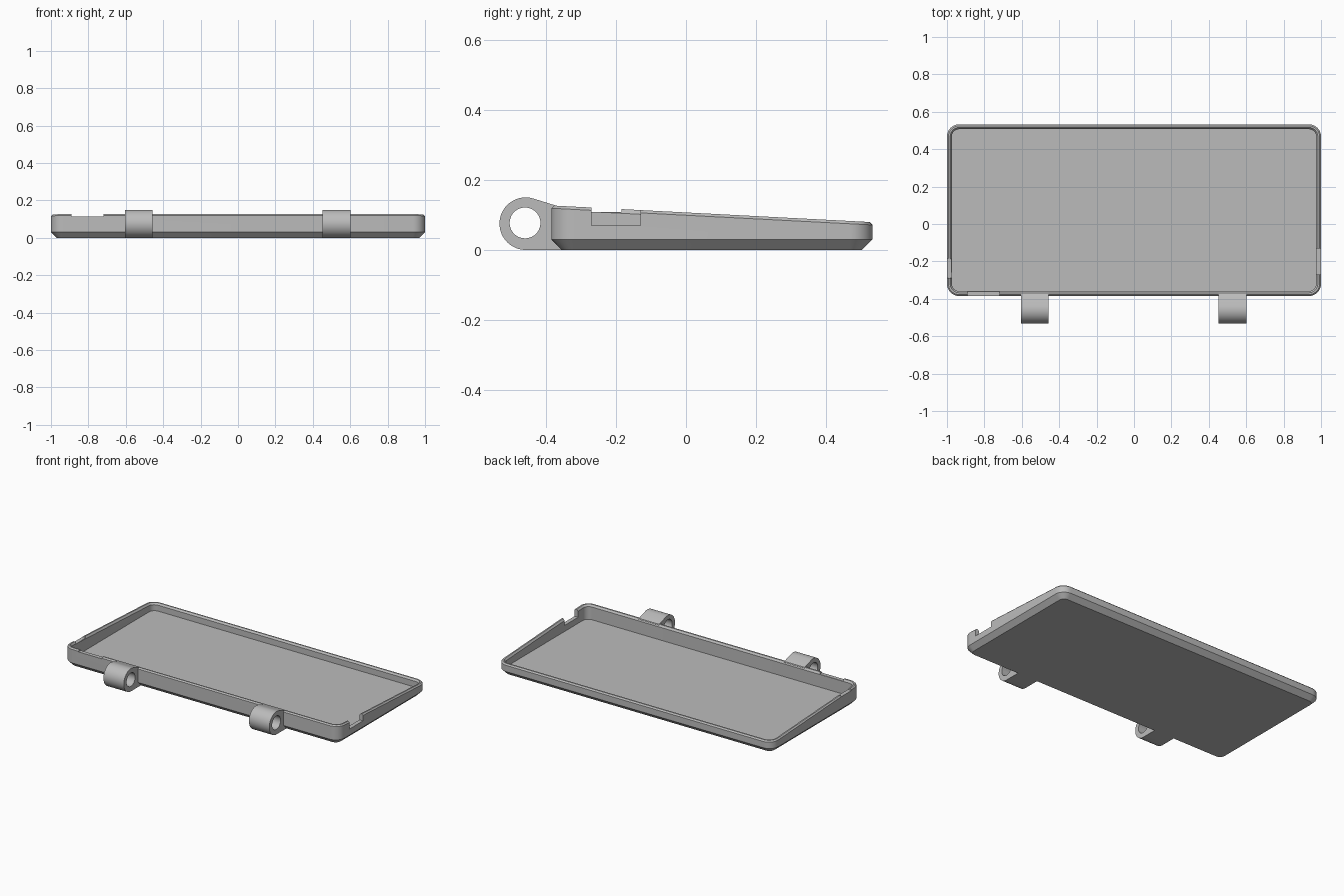
import bpy, bmesh
from math import sin, cos, pi, radians
from mathutils import Matrix

if "Cube" in bpy.data.objects:
    bpy.data.objects.remove(bpy.data.objects["Cube"], do_unlink=True)

grey = bpy.data.materials.new("plain grey")
grey.use_nodes = True
colour = (0.5, 0.5, 0.5, 1)
grey.diffuse_color = colour
grey.node_tree.nodes["Principled BSDF"].inputs["Base Color"].default_value = colour

FRONT, BACK, RADIUS = -0.385, 0.533, 0.065


def make_object(name, bm):
    bmesh.ops.recalc_face_normals(bm, faces=bm.faces)
    mesh = bpy.data.meshes.new(name)
    bm.to_mesh(mesh)
    bm.free()
    mesh.materials.append(grey)
    ob = bpy.data.objects.new(name, mesh)
    bpy.context.collection.objects.link(ob)
    return ob


def cut(target, cutter):
    mod = target.modifiers.new("cut", 'BOOLEAN')
    mod.operation, mod.solver, mod.object = 'DIFFERENCE', 'EXACT', cutter
    bpy.context.view_layer.objects.active = target
    bpy.ops.object.modifier_apply(modifier=mod.name)
    bpy.data.objects.remove(cutter, do_unlink=True)


def smooth(ob):
    bpy.ops.object.select_all(action='DESELECT')
    ob.select_set(True)
    bpy.context.view_layer.objects.active = ob
    bpy.ops.object.shade_smooth_by_angle(angle=radians(30))


def rim_height(y):
    return 0.127 - 0.052 * (y - FRONT)


def rounded_loop(bm, inset, height):
    """Rounded rectangle of vertices; height is a function of y."""
    r = RADIUS - inset
    cx, y0, y1 = 1 - RADIUS, FRONT + RADIUS, BACK - RADIUS
    verts = []
    for i, (x, y) in enumerate([(cx, y1), (-cx, y1), (-cx, y0), (cx, y0)]):
        for k in range(9):
            a = (i + k / 8) * pi / 2
            px, py = x + r * cos(a), y + r * sin(a)
            verts.append(bm.verts.new((px, py, height(py))))
    return verts


# Tray: bevelled base, outer wall, sloping rim, inner wall and floor
bm = bmesh.new()
loops = [rounded_loop(bm, inset, h) for inset, h in [
    (0.03, lambda y: 0),
    (0, lambda y: 0.03),
    (0, lambda y: rim_height(y) - 0.008),
    (0.008, rim_height),
    (0.017, rim_height),
    (0.026, lambda y: rim_height(y) - 0.012),
    (0.026, lambda y: 0.03)]]
for a, b in zip(loops, loops[1:]):
    for i in range(len(a)):
        j = (i + 1) % len(a)
        bm.faces.new((a[i], a[j], b[j], b[i]))
bm.faces.new(loops[0])
bm.faces.new(loops[-1])
tray = make_object("tray", bm)

# Notches in the rim: x range, y range, bottom height
for x0, x1, y0, y1, z in [(0.95, 1.1, -0.27, -0.13, 0.07),
                          (-1.1, -0.95, -0.29, -0.185, 0.109),
                          (-0.89, -0.72, -0.45, -0.34, 0.115)]:
    bm = bmesh.new()
    bmesh.ops.create_cube(bm, size=1)
    bmesh.ops.scale(bm, vec=(x1 - x0, y1 - y0, 0.2), verts=bm.verts)
    bmesh.ops.translate(bm, vec=((x0 + x1) / 2, (y0 + y1) / 2, z + 0.1), verts=bm.verts)
    cut(tray, make_object("notch_cutter", bm))
smooth(tray)

# Hinge knuckles: round eye running into the front wall, with a bore
CY, CZ, R = -0.458, 0.075, 0.075
for side, x0 in (("right", -0.605), ("left", 0.453)):
    bm = bmesh.new()
    outline = [(-0.355, 0), (-0.364, 0.03), (-0.364, 0.122), (-0.376, 0.128)]
    for k in range(33):
        a = radians(74 + k * 196 / 32)
        outline.append((CY + R * cos(a), CZ + R * sin(a)))
    face = bm.faces.new([bm.verts.new((x0, y, z)) for y, z in outline])
    out = bmesh.ops.extrude_face_region(bm, geom=[face])
    bmesh.ops.translate(bm, vec=(0.148, 0, 0),
                        verts=[v for v in out["geom"] if isinstance(v, bmesh.types.BMVert)])
    hinge = make_object(side + "_hinge", bm)
    bm = bmesh.new()
    place = Matrix.Translation((x0 + 0.07, CY - 0.002, CZ + 0.002)) @ Matrix.Rotation(pi / 2, 4, 'Y')
    bmesh.ops.create_cone(bm, cap_ends=True, segments=40, radius1=0.044, radius2=0.044,
                          depth=0.4, matrix=place)
    cut(hinge, make_object("bore_cutter", bm))
    smooth(hinge)
